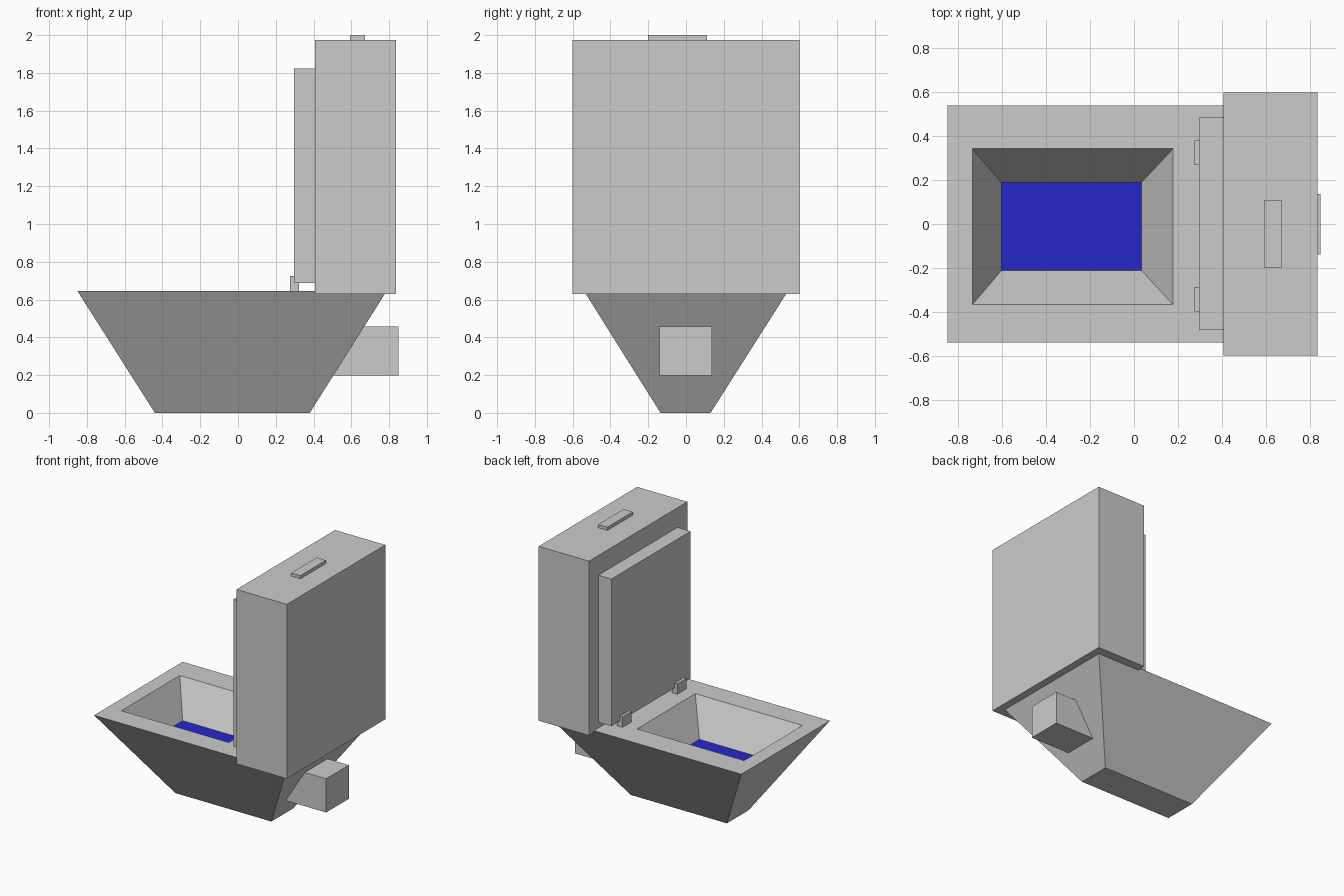
import bpy, bmesh

if "Cube" in bpy.data.objects:
    bpy.data.objects.remove(bpy.data.objects["Cube"])


def loft(name, rings, color=None):
    """Stack rectangles (x0, x1, y0, y1, z), skin them and cap both ends."""
    bm = bmesh.new()
    loops = []
    for x0, x1, y0, y1, z in rings:
        corners = [(x0, y0), (x1, y0), (x1, y1), (x0, y1)]
        loops.append([bm.verts.new((x, y, z)) for x, y in corners])
    for a, b in zip(loops, loops[1:]):
        for i in range(4):
            j = (i + 1) % 4
            bm.faces.new((a[i], a[j], b[j], b[i]))
    bm.faces.new(loops[0][::-1])
    bm.faces.new(loops[-1])
    bmesh.ops.recalc_face_normals(bm, faces=bm.faces)
    mesh = bpy.data.meshes.new(name)
    bm.to_mesh(mesh)
    bm.free()
    obj = bpy.data.objects.new(name, mesh)
    bpy.context.collection.objects.link(obj)
    if color:
        mat = bpy.data.materials.new(name)
        mat.diffuse_color = color
        mat.use_nodes = True
        mat.node_tree.nodes["Principled BSDF"].inputs["Base Color"].default_value = mat.diffuse_color
        mesh.materials.append(mat)
    return obj


def box(name, x0, x1, y0, y1, z0, z1):
    return loft(name, [(x0, x1, y0, y1, z0), (x0, x1, y0, y1, z1)])


# Bowl: tapered outside, flat rim, tapered basin
basin_floor = (-0.59, 0.018, -0.195, 0.172, 0.36)
water_level = (-0.605, 0.035, -0.213, 0.192, 0.39)
loft("bowl", [
    (-0.44, 0.38, -0.135, 0.13, 0.0),
    (-0.85, 0.787, -0.54, 0.54, 0.645),
    (-0.737, 0.178, -0.368, 0.343, 0.645),
    basin_floor,
])

# Water filling the bottom of the basin
loft("water", [basin_floor, water_level], (0.02, 0.02, 0.6, 1))

# Tank with its flush button
box("tank", 0.408, 0.837, -0.6, 0.6, 0.63, 1.975)
box("flush_button", 0.594, 0.673, -0.2, 0.11, 1.97, 2.0)

# Raised lid leaning on the tank, with two hinges
box("lid", 0.297, 0.41, -0.48, 0.485, 0.688, 1.823)
for side, y in (("left", 0.325), ("right", -0.343)):
    box(f"hinge_{side}", 0.275, 0.322, y - 0.056, y + 0.056, 0.64, 0.725)

# Drain pipe at the back of the bowl
box("drain_pipe", 0.45, 0.85, -0.14, 0.137, 0.197, 0.457)
